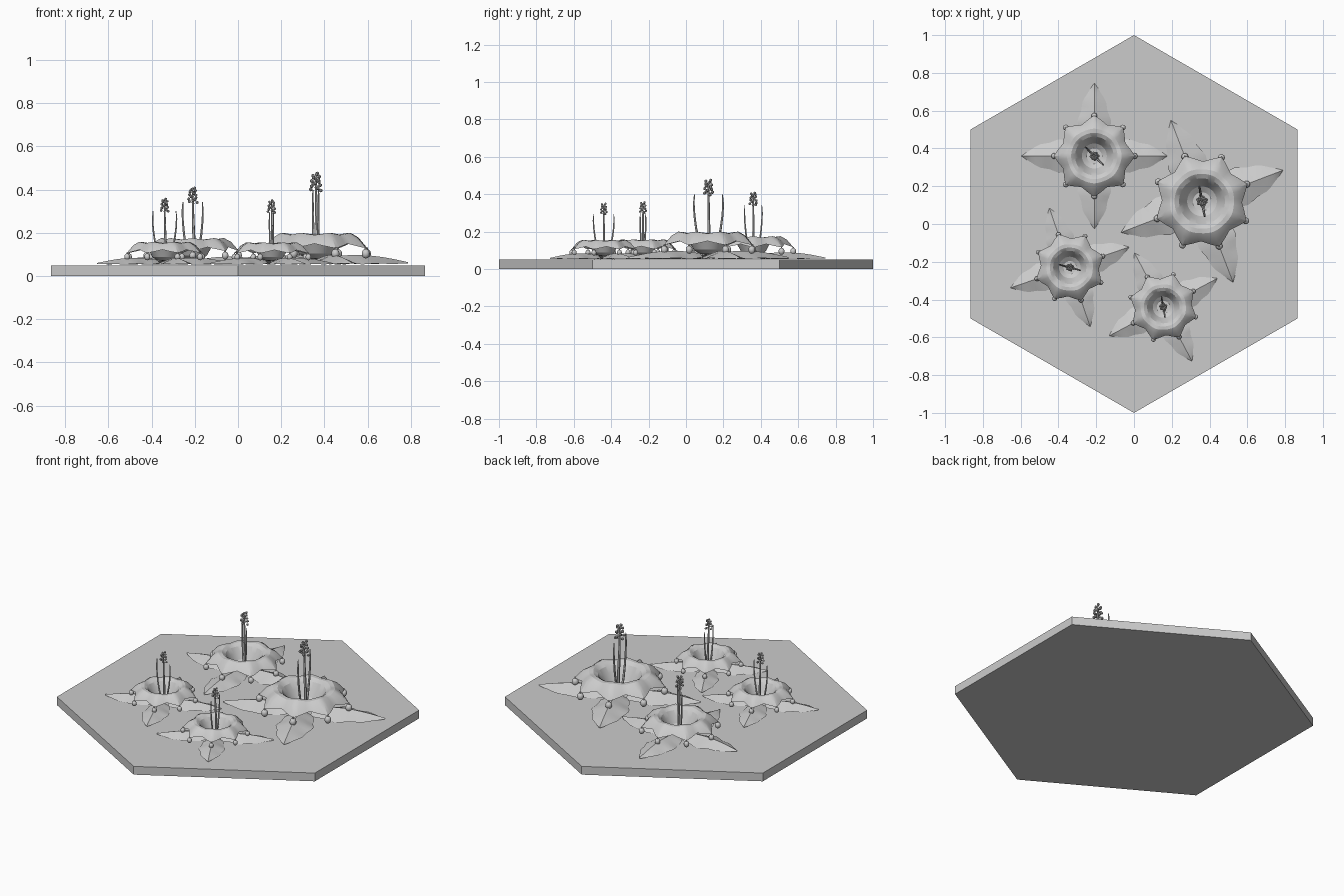
import bpy, bmesh, math
from mathutils import Vector, Matrix

if "Cube" in bpy.data.objects:
    bpy.data.objects.remove(bpy.data.objects["Cube"])

BASE_TOP = 0.05


def finish(name, bm, angle=30):
    bmesh.ops.recalc_face_normals(bm, faces=bm.faces)
    me = bpy.data.meshes.new(name)
    bm.to_mesh(me)
    bm.free()
    ob = bpy.data.objects.new(name, me)
    bpy.context.collection.objects.link(ob)
    if angle:
        bpy.ops.object.select_all(action='DESELECT')
        ob.select_set(True)
        bpy.context.view_layer.objects.active = ob
        bpy.ops.object.shade_smooth_by_angle(angle=math.radians(angle))
    return ob


def grid_faces(bm, rows, closed):
    for a, b in zip(rows, rows[1:]):
        n = len(a)
        for i in range(n if closed else n - 1):
            j = (i + 1) % n
            bm.faces.new((a[i], a[j], b[j], b[i]))


def tube(bm, pts, radii, sides=6):
    rows = []
    for p, r in zip(pts, radii):
        rows.append([bm.verts.new((p[0] + r * math.cos(k * math.tau / sides),
                                   p[1] + r * math.sin(k * math.tau / sides), p[2]))
                     for k in range(sides)])
    grid_faces(bm, rows, True)
    bm.faces.new(rows[0])
    bm.faces.new(rows[-1])


def corolla():
    # bowl that rolls over its rim into an eight pointed skirt
    bm = bmesh.new()
    n, per = 64, 8
    # radius and height at the valleys, radius and height at the points
    profile = [(.012, .024, .012, .024), (.04, .026, .04, .026), (.066, .045, .066, .045),
               (.085, .08, .085, .08), (.102, .108, .102, .109), (.122, .119, .123, .124),
               (.142, .117, .145, .126), (.162, .103, .178, .108), (.178, .084, .215, .066)]
    rows = []
    for r0, h0, r1, h1 in profile:
        row = []
        for i in range(n):
            s = abs((i % per) / (per / 2) - 1)
            a = i * math.tau / n
            r = r0 + (r1 - r0) * s ** 1.3
            h = h0 + (h1 - h0) * s
            row.append(bm.verts.new((r * math.cos(a), r * math.sin(a), h)))
        rows.append(row)
    grid_faces(bm, rows, True)
    bm.faces.new(rows[0])
    return finish("flower_bowl", bm, 25)


def beads():
    # hanging bead with a small stem under every point
    bm = bmesh.new()
    for k in range(8):
        a = k * math.tau / 8
        c = Vector((.213 * math.cos(a), .213 * math.sin(a), .045))
        bmesh.ops.create_uvsphere(bm, u_segments=10, v_segments=7, radius=.016,
                                  matrix=Matrix.Translation(c) @ Matrix.Diagonal((1, 1, 1.15, 1)))
        tube(bm, [c + Vector((0, 0, .012)), c + Vector((0, 0, .024))], [.005, .004])
    return finish("rim_beads", bm, 50)


def leaves():
    # four folded leaves lying on the ground
    bm = bmesh.new()
    steps, across = 14, (-1, -.66, -.33, 0, .33, .66, 1)
    for q in range(4):
        rot = Matrix.Rotation(q * math.pi / 2, 4, 'Z')
        rows = []
        for i in range(steps + 1):
            t = i / steps
            x = .04 + .345 * t
            w = .092 * math.sin(math.pi * min(1, .12 + .88 * t)) ** .8 * (1 - .25 * t) + .001
            w *= 1 + .07 * math.sin(t * 19)
            ridge = .012 + .028 * math.sin(math.pi * (.2 + .8 * t))
            row = []
            for v in across:
                wave = .004 * math.sin(t * 16 + v) * abs(v) * (1 - t)
                h = ridge * (1 - abs(v)) + .006 * abs(v) + wave
                row.append(bm.verts.new(rot @ Vector((x, v * w, h))))
            rows.append(row)
        grid_faces(bm, rows, False)
    return finish("ground_leaves", bm, 20)


def stalk():
    # central stalk with a cluster of florets
    bm = bmesh.new()
    tube(bm, [(.008, -.003, .02), (.006, 0, .12), (.002, 0, .22), (0, 0, .345)],
         [.009, .007, .006, .004])
    for i in range(17):
        a = i * 2.4
        t = i / 16
        r = .021 * (1 - .45 * t)
        h = .285 + .066 * t
        d = Vector((math.cos(a), math.sin(a), .35))
        tube(bm, [(0, 0, h), (d.x * r, d.y * r, h + .006)], [.0025, .0025], 4)
        bmesh.ops.create_icosphere(bm, subdivisions=1, radius=.0078,
                                   matrix=Matrix.Translation((d.x * r, d.y * r, h + .006)))
    return finish("flower_stalk", bm, 40)


def filaments(angle):
    # two thin bowed filaments on opposite sides
    bm = bmesh.new()
    curve = [(.02, .02), (.042, .08), (.056, .14), (.064, .2), (.067, .25), (.064, .292)]
    for a in (angle, angle + math.pi):
        tube(bm, [(r * math.cos(a), r * math.sin(a), h) for r, h in curve],
             [.006, .0055, .005, .0045, .004, .002])
    return finish("filaments", bm, 50)


# hexagonal ground tile
bm = bmesh.new()
bmesh.ops.create_cone(bm, cap_ends=True, segments=6, radius1=1, radius2=1, depth=BASE_TOP,
                      matrix=Matrix.Translation((0, 0, BASE_TOP / 2)))
tile_top = max(bm.verts, key=lambda v: v.co.y).co.y
if tile_top < .99:
    bmesh.ops.rotate(bm, verts=bm.verts, matrix=Matrix.Rotation(math.pi / 6, 3, 'Z'))
finish("hex_base", bm, 0)

# plants: x, y, scale, turn, filament direction
for x, y, s, turn, fil in ((-.21, .36, 1, 0, 135), (.36, .12, 1.19, 21, 100),
                           (-.34, -.23, .86, 19, 165), (.155, -.44, .84, 28, 100)):
    place = Matrix.Translation((x, y, BASE_TOP)) @ Matrix.Rotation(math.radians(turn), 4, 'Z') @ Matrix.Scale(s, 4)
    for part in (corolla(), beads(), leaves(), stalk(), filaments(math.radians(fil - turn))):
        part.matrix_world = place
